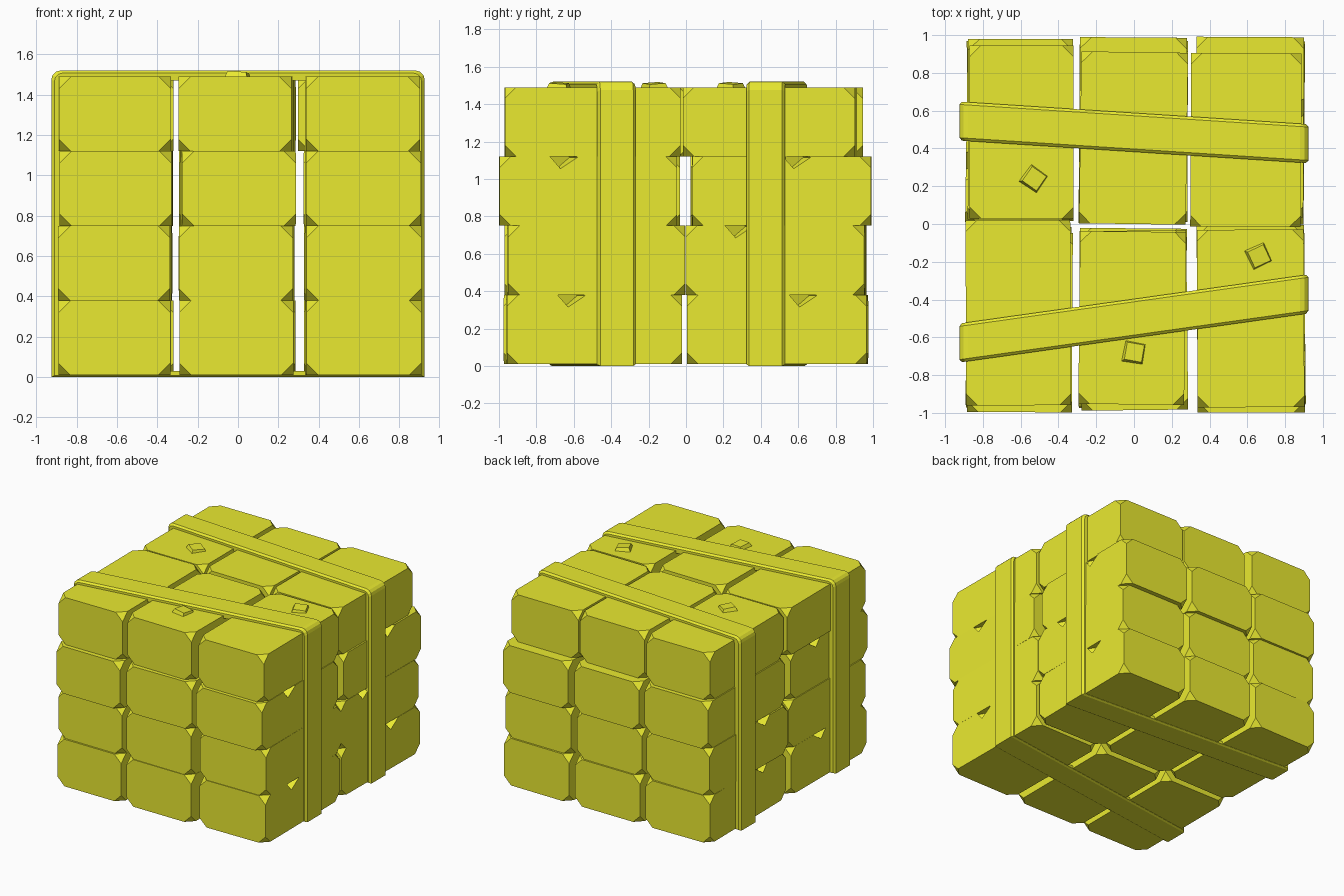
import bpy, bmesh, math, random
from mathutils import Matrix, Vector

if "Cube" in bpy.data.objects:
    bpy.data.objects.remove(bpy.data.objects["Cube"])

random.seed(4)
mat = bpy.data.materials.new("straw_yellow")
mat.diffuse_color = (0.82, 0.82, 0.03, 1)
mat.use_nodes = True
mat.node_tree.nodes["Principled BSDF"].inputs["Base Color"].default_value = mat.diffuse_color


def finish(bm, name):
    bmesh.ops.recalc_face_normals(bm, faces=bm.faces)
    me = bpy.data.meshes.new(name)
    bm.to_mesh(me)
    bm.free()
    ob = bpy.data.objects.new(name, me)
    me.materials.append(mat)
    bpy.context.collection.objects.link(ob)
    return ob


def bale(name, x0, x1, y0, y1, z0, z1, turn):
    # box with its eight corners sliced off
    bm = bmesh.new()
    bmesh.ops.create_cube(bm, size=1)
    bmesh.ops.scale(bm, vec=(x1 - x0, y1 - y0, z1 - z0), verts=bm.verts)
    bmesh.ops.bevel(bm, geom=bm.verts[:], offset=0.06, segments=1, affect='VERTICES')
    centre = Vector(((x0 + x1) / 2, (y0 + y1) / 2, (z0 + z1) / 2))
    bm.transform(Matrix.Translation(centre) @ Matrix.Rotation(math.radians(turn), 4, 'Z'))
    return finish(bm, name)


def notch(target, x, y, z):
    # chipped upper edge on an outer side
    bm = bmesh.new()
    bmesh.ops.create_cube(bm, size=0.1)
    bm.transform(Matrix.Translation((x, y, z)) @ Matrix.Rotation(0.5, 4, 'Z')
                 @ Matrix.Rotation(0.65, 4, 'X'))
    cutter = finish(bm, "notch_cutter")
    cutter.hide_render = True
    cutter.hide_viewport = True
    mod = target.modifiers.new("notch", 'BOOLEAN')
    mod.object = cutter
    mod.solver = 'EXACT'


def strap(name, y_left, y_right):
    # skewed rectangular band around the stack
    def loop(w, z0, z1, r):
        if not r:
            return [(-w, z0), (w, z0), (w, z1), (-w, z1)]
        pts = [(-w, z0), (w, z0)]
        for cx, a0 in ((w - r, 0), (r - w, 90)):
            for k in range(4):
                a = math.radians(a0 + 30 * k)
                pts.append((cx + r * math.cos(a), z1 - r + r * math.sin(a)))
        return pts

    outer = loop(0.925, 0, 1.52, 0.045)
    chamfer = loop(0.91, 0.008, 1.507, 0.04)
    inner = [(-0.875, 0.03)] + [(0.875, 0.03)] + [(0.875, 1.47)] * 4 + [(-0.875, 1.47)] * 4
    bm = bmesh.new()

    def ring(pts, off):
        return [bm.verts.new((x, y_left + (y_right - y_left) * (x + 0.925) / 1.85 + off, z))
                for x, z in pts]

    rings = [ring(inner, -0.103), ring(chamfer, -0.103), ring(outer, -0.088),
             ring(outer, 0.088), ring(chamfer, 0.103), ring(inner, 0.103)]
    n = len(outer)
    for a, b in zip(rings, rings[1:] + rings[:1]):
        for i in range(n):
            j = (i + 1) % n
            bm.faces.new((a[i], a[j], b[j], b[i]))
    bmesh.ops.remove_doubles(bm, verts=bm.verts, dist=0.0005)
    return finish(bm, name)


# three columns, two rows, four layers of bales
cols = [(-0.885, -0.33), (-0.285, 0.28), (0.33, 0.90)]
rows = {"front": [(-0.965, -0.03), (-0.96, -0.015), (-0.99, -0.04), (-0.97, -0.035)],
        "back": [(0.01, 0.97), (0.0, 0.955), (0.03, 0.985), (0.0, 0.92)]}
top = {"front": [(-0.89, -0.335, -0.96, 0.02, 0.3), (-0.29, 0.27, -0.955, -0.04, -0.6),
                 (0.335, 0.90, -0.97, -0.03, 0.3)],
       "back": [(-0.87, -0.32, 0.03, 0.945, 0), (-0.285, 0.28, 0.0, 0.91, -0.8),
                (0.30, 0.885, -0.015, 0.905, -0.3)]}
bales = {}
for row, spans in rows.items():
    for layer, (y0, y1) in enumerate(spans):
        for c, (x0, x1) in enumerate(cols):
            z0 = 0.01 + 0.37 * layer
            dx, dy = random.uniform(-0.006, 0.006), random.uniform(-0.01, 0.01)
            box = (x0 + dx, x1 + dx, y0 + dy, y1 + dy)
            turn = random.uniform(-0.9, 0.9)
            if layer == 3:
                *box, turn = top[row][c]
            bales[row, layer, c] = bale(f"bale_{row}_{layer}_{c}", *box, z0, z0 + 0.37, turn)

# chipped edges on both sides
for row, layer, c, y in (("front", 2, 2, -0.66), ("front", 0, 2, -0.62), ("back", 2, 2, 0.59),
                         ("back", 1, 2, 0.28), ("back", 0, 2, 0.62), ("front", 2, 0, -0.35),
                         ("front", 0, 0, -0.4), ("back", 1, 0, 0.3), ("back", 0, 0, 0.3)):
    notch(bales[row, layer, c], 0.905 if c == 2 else -0.89, y, 0.385 + 0.37 * layer)

# small tilted chips lying on top
for i, (x, y, ang) in enumerate(((-0.53, 0.24, 10), (0.66, -0.17, -20), (0.0, -0.68, 35))):
    bm = bmesh.new()
    bmesh.ops.create_cone(bm, cap_ends=True, segments=4, radius1=0.09, radius2=0.065, depth=0.05)
    bm.transform(Matrix.Translation((x, y, 1.487)) @ Matrix.Rotation(math.radians(ang), 4, 'Z')
                 @ Matrix.Rotation(0.1, 4, 'Y'))
    finish(bm, f"chip_{i}")

# two skewed straps
strap("strap_back", 0.545, 0.425)
strap("strap_front", -0.63, -0.37)
